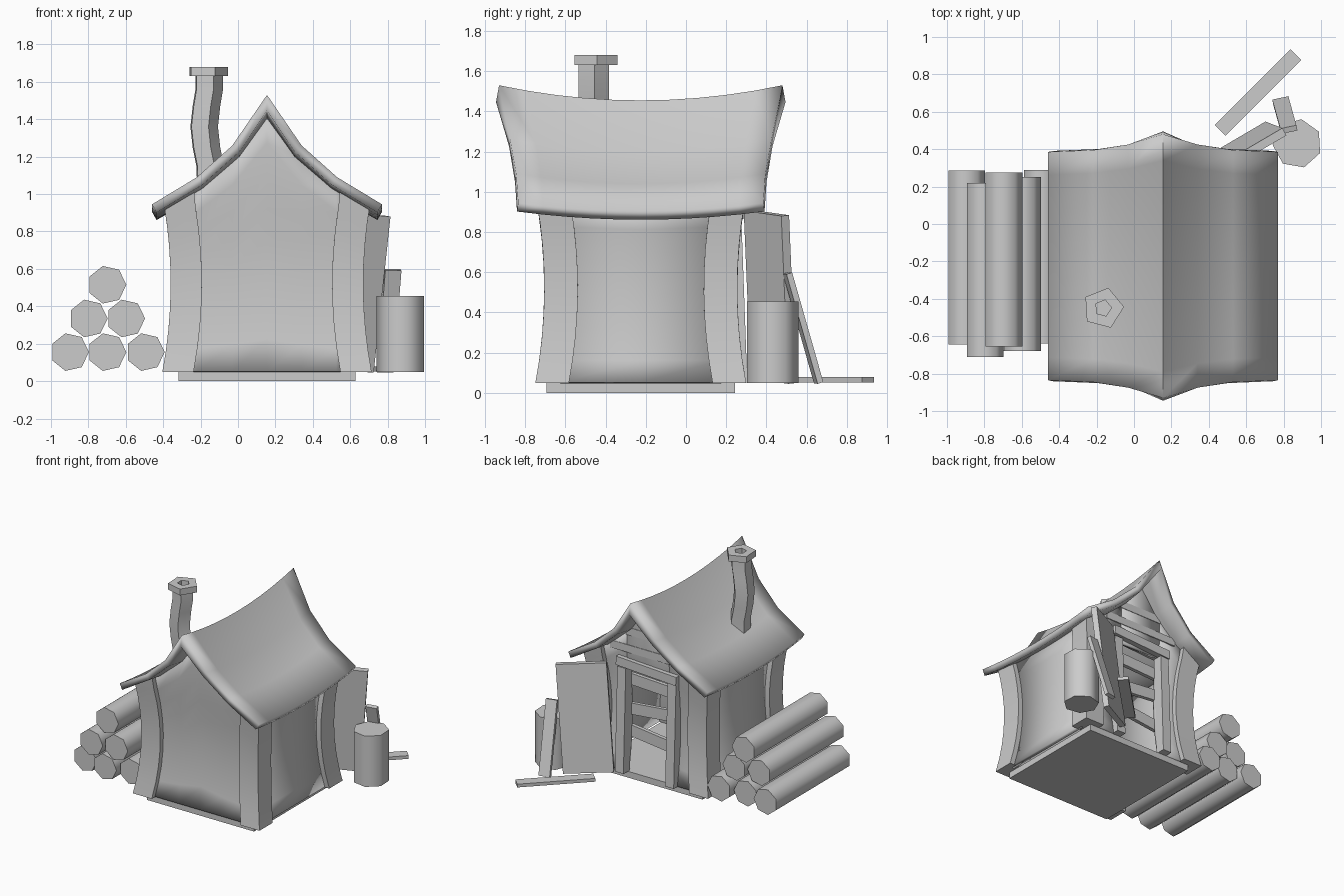
import bpy, bmesh, math
from mathutils import Vector, Matrix

if "Cube" in bpy.data.objects:
    bpy.data.objects.remove(bpy.data.objects["Cube"], do_unlink=True)

grey = bpy.data.materials.new("plain_grey")
grey.use_nodes = True
grey.diffuse_color = (0.6, 0.6, 0.6, 1)
grey.node_tree.nodes["Principled BSDF"].inputs["Base Color"].default_value = (0.6, 0.6, 0.6, 1)

CX, CY, GROUND = 0.155, -0.225, 0.05   # house centre and standing level
HX, HY, POST = 0.515, 0.48, 0.167      # half sizes at the waist, post width
made = []


def finish(name, bm, thick=0, offset=0):
    me = bpy.data.meshes.new(name)
    bm.to_mesh(me)
    bm.free()
    me.materials.append(grey)
    ob = bpy.data.objects.new(name, me)
    bpy.context.collection.objects.link(ob)
    if thick:
        mod = ob.modifiers.new("thickness", "SOLIDIFY")
        mod.thickness, mod.offset, mod.use_even_offset = thick, offset, True
    made.append(ob)
    return ob


def grid(rows, closed=False):
    """Skin a list of equal-length point rows."""
    bm = bmesh.new()
    vs = [[bm.verts.new(p) for p in r] for r in rows]
    n = len(rows[0])
    for a, b in zip(vs, vs[1:]):
        for i in range(n if closed else n - 1):
            j = (i + 1) % n
            bm.faces.new((a[i], a[j], b[j], b[i]))
    if closed:
        bm.faces.new(vs[0][::-1])
        bm.faces.new(vs[-1])
        bmesh.ops.recalc_face_normals(bm, faces=bm.faces)
    return bm


def board(name, p0, p1, side, width, thick):
    """Straight plank from p0 to p1, its width along side."""
    p0, p1 = Vector(p0), Vector(p1)
    w = (p1 - p0).normalized()
    u = Vector(side)
    u = (u - w * u.dot(w)).normalized()
    v = w.cross(u)
    m = Matrix((u * width, v * thick, p1 - p0)).transposed().to_4x4()
    m.translation = (p0 + p1) / 2
    bm = bmesh.new()
    bmesh.ops.create_cube(bm, size=1, matrix=m)
    bmesh.ops.recalc_face_normals(bm, faces=bm.faces)
    return finish(name, bm)


def prism(name, p0, p1, r, sides, turn):
    """Many-sided cylinder along z or y."""
    p0, p1 = Vector(p0), Vector(p1)
    along_y = abs(p1.y - p0.y) > 0.01
    ring = []
    for i in range(sides):
        a = turn + math.tau * i / sides
        c, s = r * math.cos(a), r * math.sin(a)
        ring.append(Vector((c, 0, s)) if along_y else Vector((c, s, 0)))
    return finish(name, grid([[p + q for q in ring] for p in (p0, p1)], True))


# Roof: half profile as (offset, height at ends, sag, half length)
PROFILE = [(0, 1.53, 0.075, 0.705), (0.185, 1.26, 0.06, 0.65),
           (0.375, 1.09, 0.05, 0.62), (0.615, 0.945, 0.04, 0.61)]


def roof_z(x, y):
    d = abs(x - CX)
    for a, b in zip(PROFILE, PROFILE[1:]):
        if d <= b[0] or b is PROFILE[-1]:
            k = (d - a[0]) / (b[0] - a[0])
            top, sag, half = (a[i] + k * (b[i] - a[i]) for i in (1, 2, 3))
            return top - sag * (1 - ((y - CY) / half) ** 2)


section = [(-o, h, s, l) for o, h, s, l in PROFILE[:0:-1]] + PROFILE
rows = []
for i in range(11):
    t = i / 5 - 1
    rows.append([(CX + o, CY + l * t, h - s * (1 - t * t)) for o, h, s, l in section])
finish("roof", grid(rows), 0.05, -1)


# Walls and corner posts pinch in at the waist
def flare(z):
    return 0.2 * (min(z, 1.0) - 0.52) ** 2


def wall(name, axis, sgn, us, z0=GROUND):
    rows = []
    for k in range(9):
        row = []
        for u in us:
            x, y = (CX + u, CY + sgn * HY) if axis == "y" else (CX + sgn * HX, CY + u)
            z = z0 + k / 8 * (roof_z(x, y) - 0.04 - z0)
            out = sgn * (flare(z) - 0.055)
            row.append((x, y + out, z) if axis == "y" else (x + out, y, z))
        rows.append(row)
    finish(name, grid(rows), 0.03)


gable = [PROFILE[1][0] * s for s in (-2.2, -2, -1, 0, 1, 2, 2.2)]
wall("front_wall", "y", -1, gable)
wall("back_wall_right", "y", 1, [-0.42, -0.375, -0.185])
wall("back_wall_left", "y", 1, [0.185, 0.375, 0.42])
wall("back_gable", "y", 1, [-0.185, 0, 0.185], 0.87)
for side, s in (("left", 1), ("right", -1)):
    wall(side + "_wall", "x", s, [-0.4, 0, 0.4])

for sx in (-1, 1):
    for sy in (-1, 1):
        rows = []
        for k in range(9):
            row = []
            for ix, iy in ((0, 0), (1, 0), (1, 1), (0, 1)):
                bx, by = HX - ix * POST, HY - iy * POST
                z = GROUND + k / 8 * (roof_z(CX + sx * bx, CY + sy * by) - 0.035 - GROUND)
                row.append((CX + sx * (bx + flare(z)), CY + sy * (by + flare(z)), z))
            rows.append(row)
        name = ("front" if sy < 0 else "back") + ("_left" if sx > 0 else "_right") + "_post"
        finish(name, grid(rows, True))

# Floor slab
board("floor", (CX, CY - 0.47, 0.025), (CX, CY + 0.47, 0.025), (1, 0, 0), 0.945, 0.05)

# Door frame, crossing boards and gable beams at the back
yb = CY + HY - 0.02
for side, s in (("left", 1), ("right", -1)):
    board(side + "_jamb", (CX + s * 0.222, yb + 0.03, GROUND), (CX + s * 0.222, yb, 0.88), (1, 0, 0), 0.075, 0.08)
board("lintel", (CX - 0.265, yb, 0.9), (CX + 0.265, yb, 0.93), (0, 0, 1), 0.07, 0.1)
for i, (za, zb) in enumerate(((0.31, 0.36), (0.57, 0.53), (0.75, 0.77))):
    board("crossing_board_%d" % (i + 1), (CX - 0.21, yb - 0.05, za), (CX + 0.21, yb - 0.05, zb), (0, 0, 1), 0.09, 0.03)
for i, (z, w) in enumerate(((1.04, 0.33), (1.18, 0.19))):
    board("gable_beam_%d" % (i + 1), (CX - w, yb, z), (CX + w, yb, z), (0, 0, 1), 0.06, 0.06)

# Crooked chimney with a hollow cap
path = [(-0.15, 1.0), (-0.155, 1.15), (-0.175, 1.25), (-0.187, 1.36), (-0.175, 1.47), (-0.16, 1.56), (-0.16, 1.64)]
rows = [[(x + 0.08 * math.cos(a), -0.46 + 0.08 * math.sin(a), z)
         for a in (math.tau * i / 5 + 0.06 for i in range(5))] for x, z in path]
finish("chimney", grid(rows, True))
rows = []
for r, z in ((0.045, 1.63), (0.112, 1.63), (0.112, 1.68), (0.045, 1.68), (0.045, 1.63)):
    rows.append([(-0.165 + r * math.cos(a), -0.45 + r * math.sin(a), z)
                 for a in (math.tau * i / 5 + 0.06 for i in range(6))])
bm = grid(rows)
bmesh.ops.remove_doubles(bm, verts=bm.verts, dist=0.0001)
bmesh.ops.recalc_face_normals(bm, faces=bm.faces)
finish("chimney_cap", bm)

# Log pile
logs = [(-0.9, 0.155, 0.285), (-0.7, 0.155, 0.25), (-0.495, 0.155, 0.29),
        (-0.8, 0.335, 0.22), (-0.6, 0.335, 0.25), (-0.7, 0.515, 0.275)]
for i, (x, z, y) in enumerate(logs):
    prism("log_%d" % (i + 1), (x, y, z), (x, y - 0.93, z), 0.103, 7, 0)

# Barrel, unhinged door and loose planks
prism("barrel", (0.873, 0.43, GROUND), (0.873, 0.43, 0.455), 0.132, 7, math.radians(-22.6))
board("door", (0.555, 0.435, 0.06), (0.645, 0.40, 0.895), (0.865, 0.5, 0), 0.37, 0.045)
board("leaning_plank", (0.785, 0.66, 0.05), (0.828, 0.505, 0.595), (0.97, 0.2, 0), 0.088, 0.03)
board("ground_plank", (0.46, 0.5, 0.065), (0.865, 0.905, 0.065), (1, -1, 0), 0.083, 0.026)

# Soft shading with sharp edges kept
bpy.ops.object.select_all(action="DESELECT")
for ob in made:
    ob.select_set(True)
bpy.context.view_layer.objects.active = made[0]
bpy.ops.object.shade_smooth_by_angle(angle=math.radians(60))
